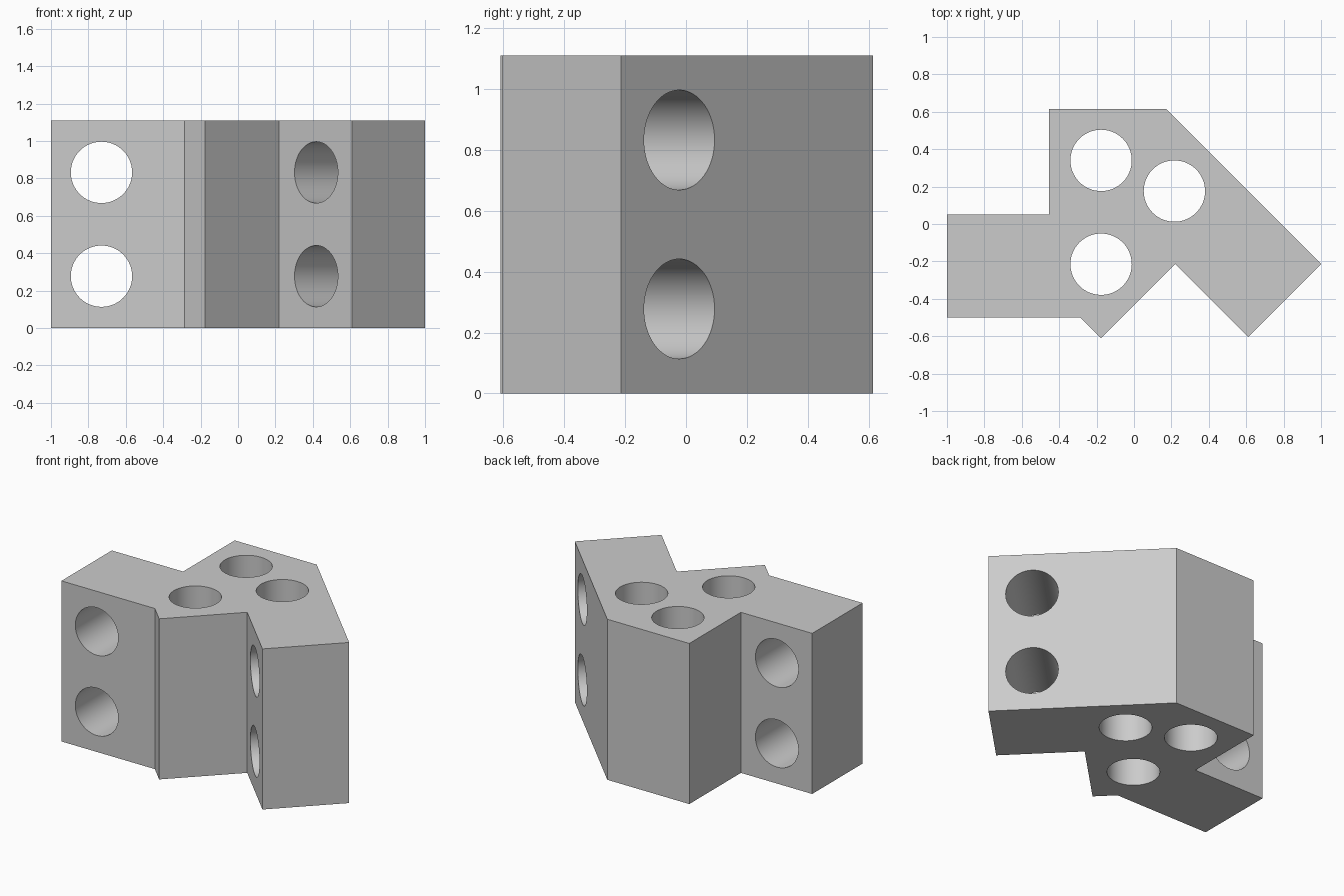
import bpy, bmesh, math
from mathutils import Vector

if "Cube" in bpy.data.objects:
    bpy.data.objects.remove(bpy.data.objects["Cube"])

HEIGHT = 1.11
RADIUS = 0.164

grey = bpy.data.materials.new("light grey")
grey.use_nodes = True
colour = (0.6, 0.6, 0.6, 1)
grey.diffuse_color = colour
grey.node_tree.nodes["Principled BSDF"].inputs["Base Color"].default_value = colour

# Angled block: extruded outline
outline = [(-1, 0.05), (-1, -0.5), (-0.286, -0.5), (-0.176, -0.61), (0.22, -0.214),
           (0.61, -0.604), (1, -0.214), (0.172, 0.614), (-0.455, 0.614), (-0.455, 0.05)]
bm = bmesh.new()
base = bm.faces.new([bm.verts.new((x, y, 0)) for x, y in outline])
top = bmesh.ops.extrude_face_region(bm, geom=[base])["geom"]
bmesh.ops.translate(bm, vec=(0, 0, HEIGHT),
                    verts=[v for v in top if isinstance(v, bmesh.types.BMVert)])
bmesh.ops.recalc_face_normals(bm, faces=bm.faces)
mesh = bpy.data.meshes.new("angled_block")
bm.to_mesh(mesh)
bm.free()
mesh.materials.append(grey)
block = bpy.data.objects.new("angled_block", mesh)
bpy.context.collection.objects.link(block)


def drill(name, centre, axis, length):
    """Cut a round through hole along an axis."""
    bpy.ops.mesh.primitive_cylinder_add(
        vertices=64, radius=RADIUS, depth=length, location=centre,
        rotation=Vector(axis).to_track_quat("Z", "Y").to_euler())
    cutter = bpy.context.object
    cutter.name = name
    cutter.data.materials.append(grey)
    cutter.hide_render = True
    cut = block.modifiers.new(name, "BOOLEAN")
    cut.operation = "DIFFERENCE"
    cut.solver = "EXACT"
    cut.object = cutter
    bpy.ops.object.select_all(action="DESELECT")
    bpy.context.view_layer.objects.active = block
    block.select_set(True)
    bpy.ops.object.modifier_apply(modifier=name)
    bpy.data.objects.remove(cutter)


# Vertical bolt holes
for x, y in [(-0.176, 0.34), (0.216, 0.176), (-0.176, -0.215)]:
    drill("vertical_hole", (x, y, HEIGHT / 2), (0, 0, 1), HEIGHT * 1.5)

# Paired holes through the straight arm and the angled arm
for z in (HEIGHT / 4, HEIGHT * 3 / 4):
    drill("straight_arm_hole", (-0.73, -0.225, z), (0, 1, 0), 0.8)
    drill("angled_arm_hole", (0.61, -0.22, z), (1, 1, 0), 0.75)

bpy.ops.object.shade_smooth_by_angle(angle=math.radians(30))
